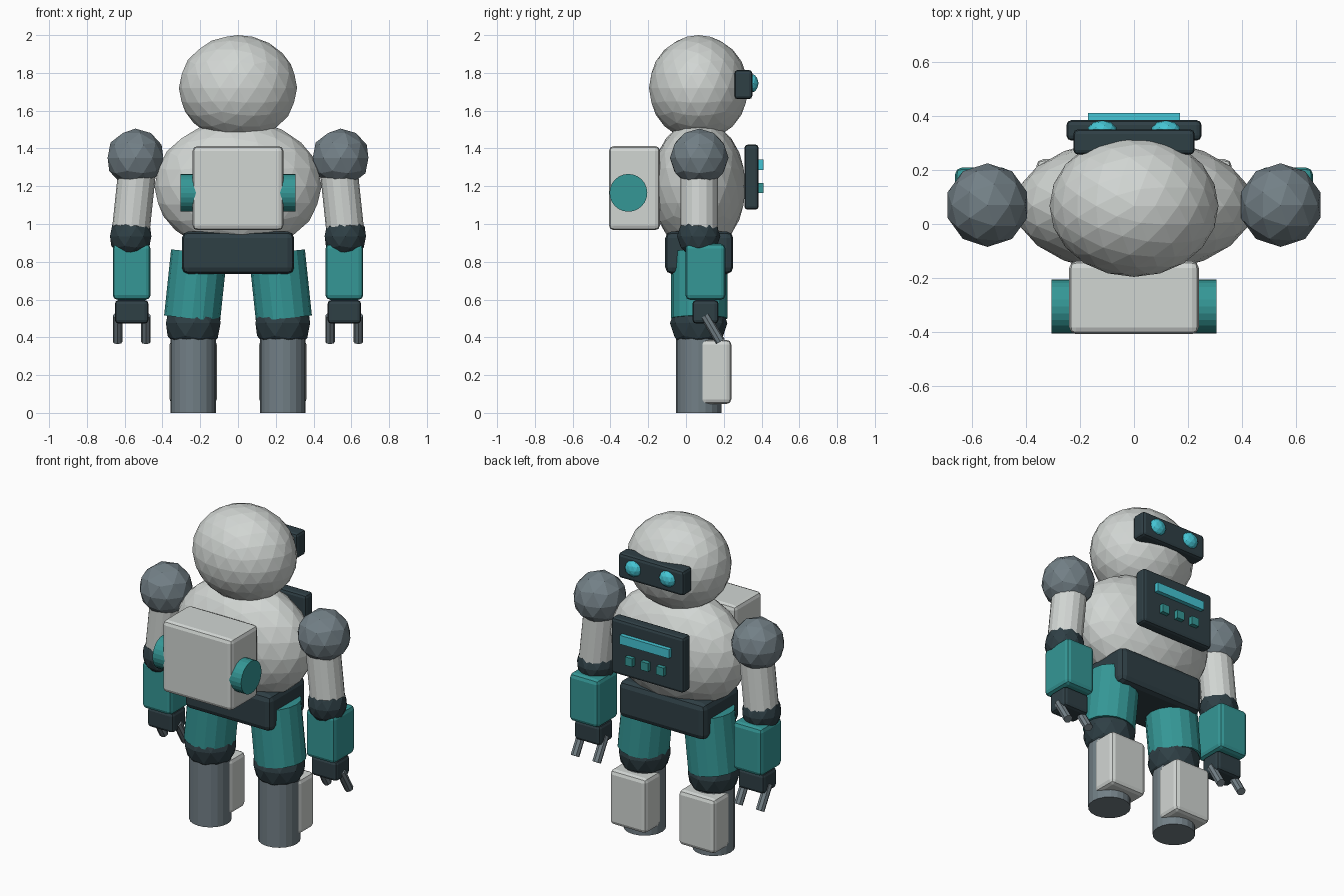
import bpy
from mathutils import Vector

if "Cube" in bpy.data.objects:
    bpy.data.objects.remove(bpy.data.objects["Cube"])


def material(name, rgb):
    m = bpy.data.materials.new(name)
    m.diffuse_color = (*rgb, 1)
    m.use_nodes = True
    m.node_tree.nodes["Principled BSDF"].inputs["Base Color"].default_value = m.diffuse_color
    return m


WHITE = material("off_white", (0.64, 0.67, 0.65))
GREY = material("steel_grey", (0.17, 0.215, 0.24))
DARK = material("dark_slate", (0.028, 0.05, 0.06))
TEAL = material("teal", (0.035, 0.31, 0.305))
CYAN = material("bright_cyan", (0.06, 0.56, 0.66))


def finish(name, mat):
    ob = bpy.context.object
    ob.name = name
    ob.data.materials.append(mat)
    return ob


def ball(name, loc, radii, mat, level=2):
    bpy.ops.mesh.primitive_ico_sphere_add(subdivisions=level, radius=1, location=loc)
    bpy.context.object.scale = radii
    return finish(name, mat)


def box(name, loc, size, mat, bevel=0.025):
    bpy.ops.mesh.primitive_cube_add(size=1, location=loc)
    ob = finish(name, mat)
    ob.scale = size
    bpy.ops.object.transform_apply(location=False, rotation=False, scale=True)
    if bevel:
        mod = ob.modifiers.new("rounded_edges", 'BEVEL')
        mod.width = bevel
        mod.segments = 2
    return ob


def rod(name, a, b, radius, mat, sides=16):
    a, b = Vector(a), Vector(b)
    bpy.ops.mesh.primitive_cylinder_add(vertices=sides, radius=radius,
                                        depth=(b - a).length, location=(a + b) / 2)
    ob = finish(name, mat)
    ob.rotation_euler = (b - a).to_track_quat('Z', 'Y').to_euler()
    return ob


Y = 0.067  # depth of the body's centre line

# Head and trunk
ball("head", (0, Y, 1.72), (0.313, 0.263, 0.28), WHITE, 3)
ball("torso", (0, Y, 1.20), (0.443, 0.25, 0.352), WHITE, 3)
box("pelvis", (0, Y + 0.003, 0.848), (0.595, 0.36, 0.225), DARK, 0.035)

# Face
box("visor", (0, 0.304, 1.738), (0.45, 0.094, 0.155), DARK, 0.018)

# Chest panel with display and buttons
box("chest_panel", (0, 0.347, 1.248), (0.50, 0.076, 0.345), DARK, 0.018)
box("display", (0, 0.396, 1.313), (0.34, 0.03, 0.055), CYAN, 0)
for i in (-1, 0, 1):
    box("button", (i * 0.108, 0.396, 1.19), (0.05, 0.03, 0.052), TEAL, 0)

# Backpack
box("backpack", (0, -0.273, 1.19), (0.48, 0.27, 0.445), WHITE, 0.025)
rod("backpack_tank", (-0.305, -0.305, 1.165), (0.305, -0.305, 1.165), 0.1, TEAL, 24)

# Paired parts
for s, side in ((-1, "left"), (1, "right")):
    ball(side + "_eye", (s * 0.118, 0.347, 1.745), (0.055, 0.037, 0.05), CYAN)

    # Arm
    ball(side + "_shoulder", (s * 0.543, Y + 0.003, 1.35), (0.155,) * 3, GREY)
    rod(side + "_upper_arm", (s * 0.53, Y + 0.003, 1.32), (s * 0.57, Y + 0.003, 0.94), 0.1, WHITE)
    ball(side + "_elbow", (s * 0.568, Y, 0.935), (0.115,) * 3, DARK)
    box(side + "_forearm", (s * 0.563, 0.103, 0.747), (0.20, 0.212, 0.297), TEAL)
    box(side + "_hand", (s * 0.563, 0.103, 0.535), (0.178, 0.138, 0.125), DARK, 0.02)
    for x in (0.488, 0.637):
        rod(side + "_finger", (s * x, 0.10, 0.515), (s * x, 0.182, 0.377), 0.026, GREY, 8)

    # Leg
    rod(side + "_thigh", (s * 0.206, Y + 0.003, 0.85), (s * 0.243, Y + 0.003, 0.50), 0.149, TEAL)
    ball(side + "_knee", (s * 0.237, Y, 0.475), (0.152,) * 3, DARK)
    rod(side + "_shin", (s * 0.237, Y, 0), (s * 0.237, Y, 0.47), 0.12, GREY, 20)
    box(side + "_shin_guard", (s * 0.237, 0.16, 0.217), (0.25, 0.16, 0.34), WHITE)
